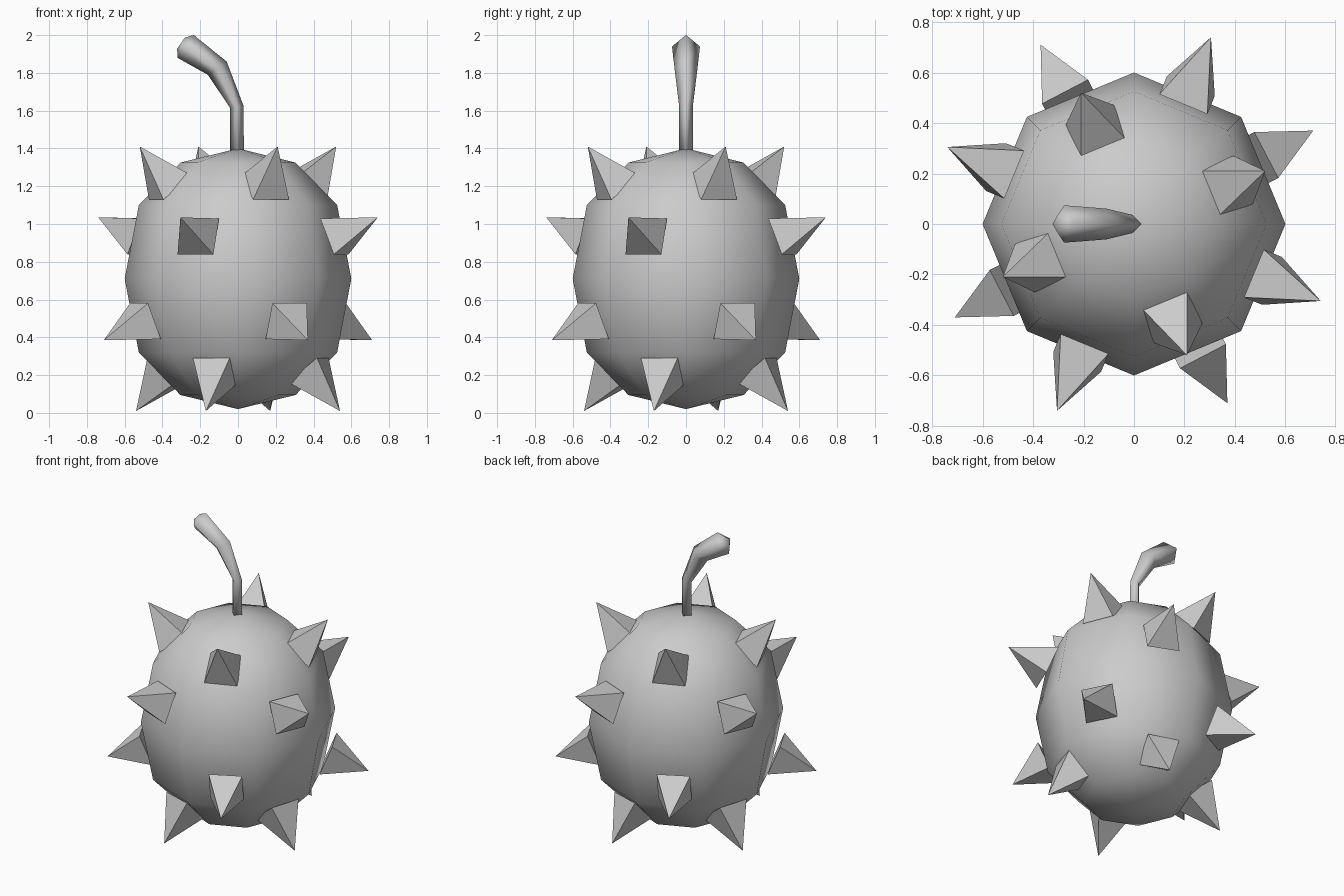
import bpy
import bmesh
from math import cos, sin, pi, radians
from mathutils import Matrix, Vector

cube = bpy.data.objects.get("Cube")
if cube:
    bpy.data.objects.remove(cube, do_unlink=True)

grey = bpy.data.materials.new("plain_grey")
grey.use_nodes = True
colour = (0.6, 0.6, 0.6, 1.0)
grey.diffuse_color = colour
grey.node_tree.nodes["Principled BSDF"].inputs["Base Color"].default_value = colour


def finish(name, bm, smooth):
    """Turn a bmesh into a named, coloured object."""
    bmesh.ops.remove_doubles(bm, verts=bm.verts[:], dist=0.0005)
    bmesh.ops.recalc_face_normals(bm, faces=bm.faces[:])
    for face in bm.faces:
        face.smooth = smooth
    mesh = bpy.data.meshes.new(name)
    bm.to_mesh(mesh)
    bm.free()
    mesh.materials.append(grey)
    obj = bpy.data.objects.new(name, mesh)
    bpy.context.collection.objects.link(obj)
    return obj


def loft(name, rings, sides):
    """Skin rings given as (x, z, radius, tilt in degrees)."""
    bm = bmesh.new()
    loops = []
    for x, z, radius, tilt in rings:
        centre = Vector((x, 0, z))
        across = Vector((cos(radians(tilt)), 0, sin(radians(tilt)))) * radius
        side = Vector((0, radius, 0))
        angles = [2 * pi * i / sides for i in range(sides)]
        loops.append([bm.verts.new(centre + across * cos(a) + side * sin(a))
                      for a in angles])
    for low, high in zip(loops, loops[1:]):
        for i in range(sides):
            j = (i + 1) % sides
            bm.faces.new((low[i], low[j], high[j], high[i]))
    for end in (loops[0], loops[-1]):
        if (end[0].co - end[1].co).length > 0.001:
            bm.faces.new(end)
    return finish(name, bm, True)


# Egg-shaped eight-sided body
MIDDLE = 0.71
half = [(0.0, 0.69), (0.305, 0.615), (0.525, 0.39)]
profile = [(-h, r) for r, h in half] + [(0, 0.6)] + [(h, r) for r, h in reversed(half)]
loft("body", [(0, MIDDLE + h, r, 0) for h, r in profile], 8)

# Bent stem, widening to a blunt end
loft("stem", [(-0.005, 1.36, 0.036, 0),
              (-0.006, 1.62, 0.036, 8),
              (-0.11, 1.825, 0.061, 35),
              (-0.277, 1.94, 0.074, 55),
              (-0.302, 1.957, 0.036, 55)], 4)


def spike(name, tip):
    """Square pyramid pointing straight out from the body's middle."""
    out = tip.normalized()
    along = Vector((0, 0, 1)).cross(out).normalized()
    up = out.cross(along)
    base, height = tip * 0.69, tip.length * 0.31
    frame = Matrix((along, up, out)).transposed().to_4x4()
    place = (Matrix.Translation(MIDDLE * Vector((0, 0, 1)) + base + out * height / 2)
             @ frame @ Matrix.Rotation(pi / 4, 4, "Z"))
    bm = bmesh.new()
    bmesh.ops.create_cone(bm, cap_ends=True, segments=4, radius1=0.145,
                          radius2=0, depth=height, matrix=place)
    finish(name, bm, False)


# Four tiers of spikes, each repeated every quarter turn
tiers = {"top": (0.21, -0.52, 0.70),
         "upper": (-0.305, -0.74, 0.325),
         "lower": (0.37, -0.71, -0.325),
         "bottom": (-0.17, -0.54, -0.70)}
for tier, tip in tiers.items():
    for turn in range(4):
        spike(f"{tier}_spike_{turn + 1}",
              Matrix.Rotation(turn * pi / 2, 3, "Z") @ Vector(tip))
